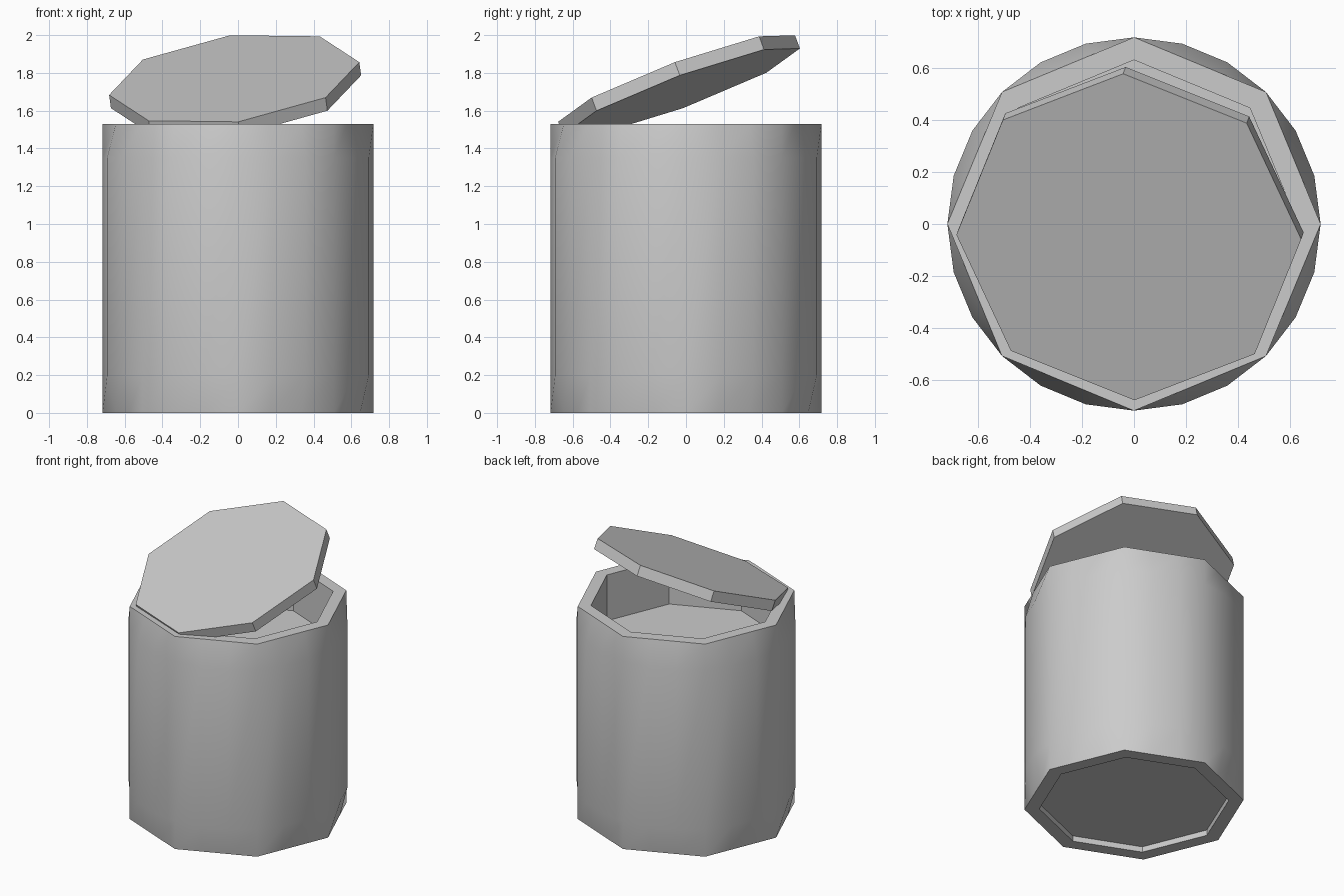
import bpy, bmesh, math
from mathutils import Vector

if "Cube" in bpy.data.objects:
    bpy.data.objects.remove(bpy.data.objects["Cube"])

grey = bpy.data.materials.new("grey metal")
grey.diffuse_color = (0.6, 0.6, 0.6, 1)
grey.use_nodes = True
grey.node_tree.nodes["Principled BSDF"].inputs["Base Color"].default_value = grey.diffuse_color


def ring(r, z, octagon):
    """24 points: a round ring, or an octagon with each side cut in three."""
    pts = []
    for i in range(24):
        if octagon:
            a0, t = math.radians(45 * (i // 3)), (i % 3) / 3
            a1 = a0 + math.radians(45)
            x = r * (math.cos(a0) * (1 - t) + math.cos(a1) * t)
            y = r * (math.sin(a0) * (1 - t) + math.sin(a1) * t)
        else:
            a = math.radians(15 * i)
            x, y = r * math.cos(a), r * math.sin(a)
        pts.append(Vector((x, y, z)))
    return pts


def loft(name, rings, smooth_angle=None):
    """Bridge rings bottom to top and cap both ends."""
    bm = bmesh.new()
    loops = [[bm.verts.new(p) for p in pts] for pts in rings]
    n = len(loops[0])
    for a, b in zip(loops, loops[1:]):
        for i in range(n):
            j = (i + 1) % n
            bm.faces.new((a[i], a[j], b[j], b[i]))
    bm.faces.new(loops[0][::-1])
    bm.faces.new(loops[-1])
    bmesh.ops.recalc_face_normals(bm, faces=bm.faces[:])
    me = bpy.data.meshes.new(name)
    bm.to_mesh(me)
    bm.free()
    me.materials.append(grey)
    ob = bpy.data.objects.new(name, me)
    bpy.context.collection.objects.link(ob)
    if smooth_angle:
        bpy.context.view_layer.objects.active = ob
        ob.select_set(True)
        bpy.ops.object.shade_smooth_by_angle(angle=math.radians(smooth_angle))
        ob.select_set(False)
    return ob


# Can body: recessed base, octagonal ends, round middle, open top with a floor inside
R, RI = 0.717, 0.63
loft("can_body", [
    ring(0.62, 0.04, True), ring(0.62, 0, True),
    ring(R, 0, True), ring(R, 0.2, False),
    ring(R, 1.35, False), ring(R, 1.53, True),
    ring(RI, 1.53, True), ring(RI, 1.2, True),
], 40)

# Tilted octagonal lid resting on the rim
centre = Vector((-0.02, -0.05, 1.77))
normal = Vector((-0.136, -0.37, 1)).normalized()
u = Vector((0.66, -0.01, 0.09))
u = (u - normal * u.dot(normal)).normalized()
v = normal.cross(u)
top = [centre + 0.668 * (u * math.cos(k * math.pi / 4) + v * math.sin(k * math.pi / 4))
       for k in range(8)]
loft("lid", [[p - normal * 0.075 for p in top], top])
